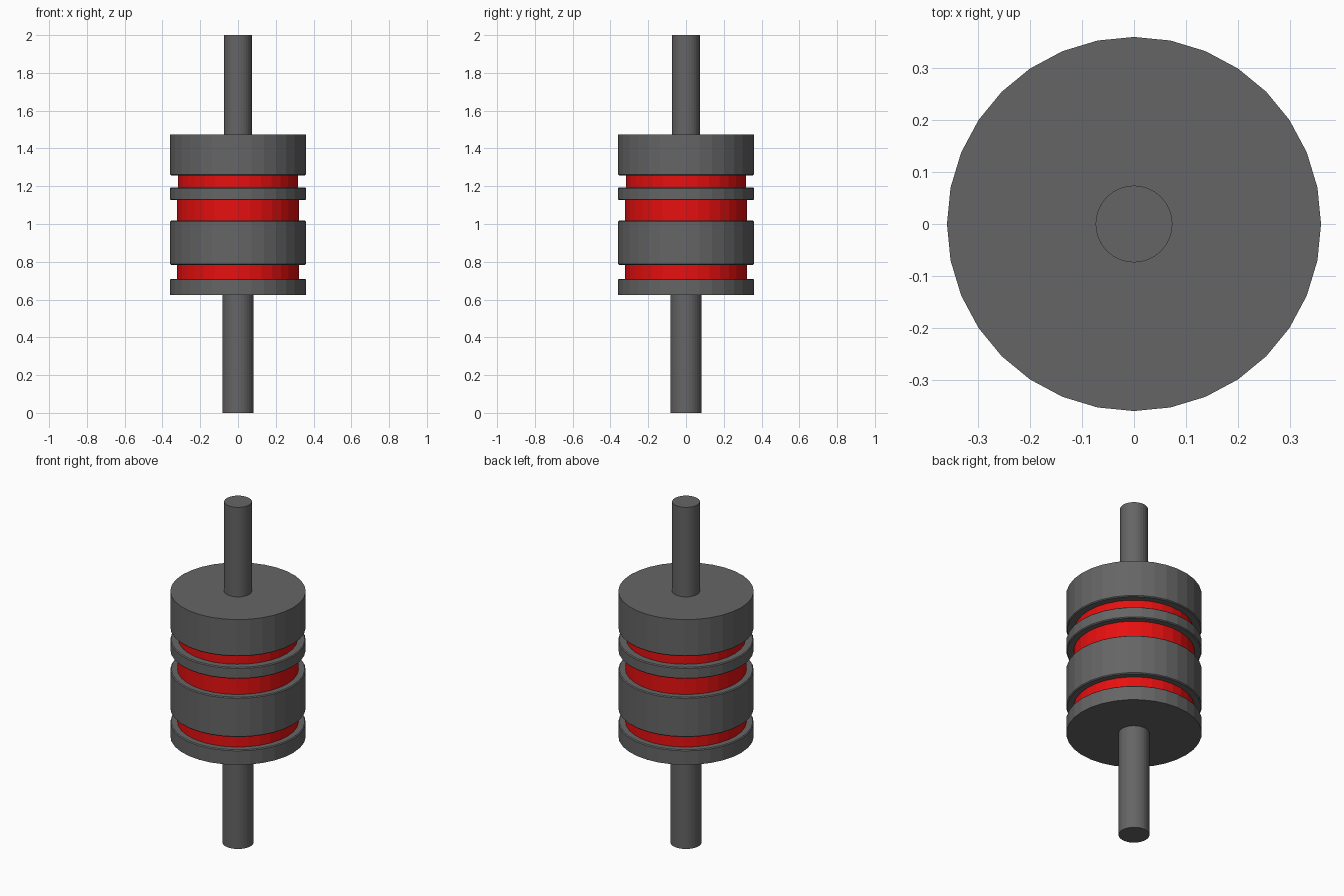
import bpy
import bmesh
import math

cube = bpy.data.objects.get("Cube")
if cube:
    bpy.data.objects.remove(cube, do_unlink=True)

SIDES = 32


def make_material(name, rgb):
    mat = bpy.data.materials.new(name)
    mat.use_nodes = True
    color = (*rgb, 1.0)
    mat.diffuse_color = color
    mat.node_tree.nodes["Principled BSDF"].inputs["Base Color"].default_value = color
    return mat


grey = make_material("dark grey", (0.13, 0.13, 0.13))
red = make_material("red", (0.80, 0.005, 0.005))


def lathe(name, profile, mat):
    """Closed solid of revolution from (radius, height) pairs, bottom to top."""
    bm = bmesh.new()
    rings = []
    for r, z in profile:
        angles = [2 * math.pi * i / SIDES for i in range(SIDES)]
        rings.append([bm.verts.new((r * math.cos(a), r * math.sin(a), z)) for a in angles])
    for low, high in zip(rings, rings[1:]):
        for i in range(SIDES):
            j = (i + 1) % SIDES
            bm.faces.new((low[i], low[j], high[j], high[i]))
    bm.faces.new(rings[0][::-1])
    bm.faces.new(rings[-1])
    mesh = bpy.data.meshes.new(name)
    bm.to_mesh(mesh)
    bm.free()
    mesh.materials.append(mat)
    obj = bpy.data.objects.new(name, mesh)
    bpy.context.collection.objects.link(obj)
    return obj


def drum(name, z0, z1, lip_low=True, lip_high=True):
    """Wide grey drum, with a slight chamfer where it meets a groove."""
    r, lip, c = 0.36, 0.355, 0.005
    low = [(lip, z0), (r, z0 + c)] if lip_low else [(r, z0)]
    high = [(r, z1 - c), (lip, z1)] if lip_high else [(r, z1)]
    return lathe(name, low + high, grey)


# Wide drums
drum("bottom_drum", 0.623, 0.71, lip_low=False)
drum("middle_drum", 0.784, 1.018)
drum("thin_drum", 1.126, 1.193)
drum("top_drum", 1.258, 1.475, lip_high=False)

# Red bands in the grooves
for name, r, z0, z1 in (("lower_band", 0.322, 0.71, 0.784),
                        ("middle_band", 0.322, 1.018, 1.126),
                        ("upper_band", 0.317, 1.193, 1.258)):
    lathe(name, [(r, z0), (r, z1)], red)

# Lead rods
lathe("bottom_rod", [(0.082, 0), (0.082, 0.623)], grey)
lathe("top_rod", [(0.074, 1.475), (0.074, 2)], grey)
